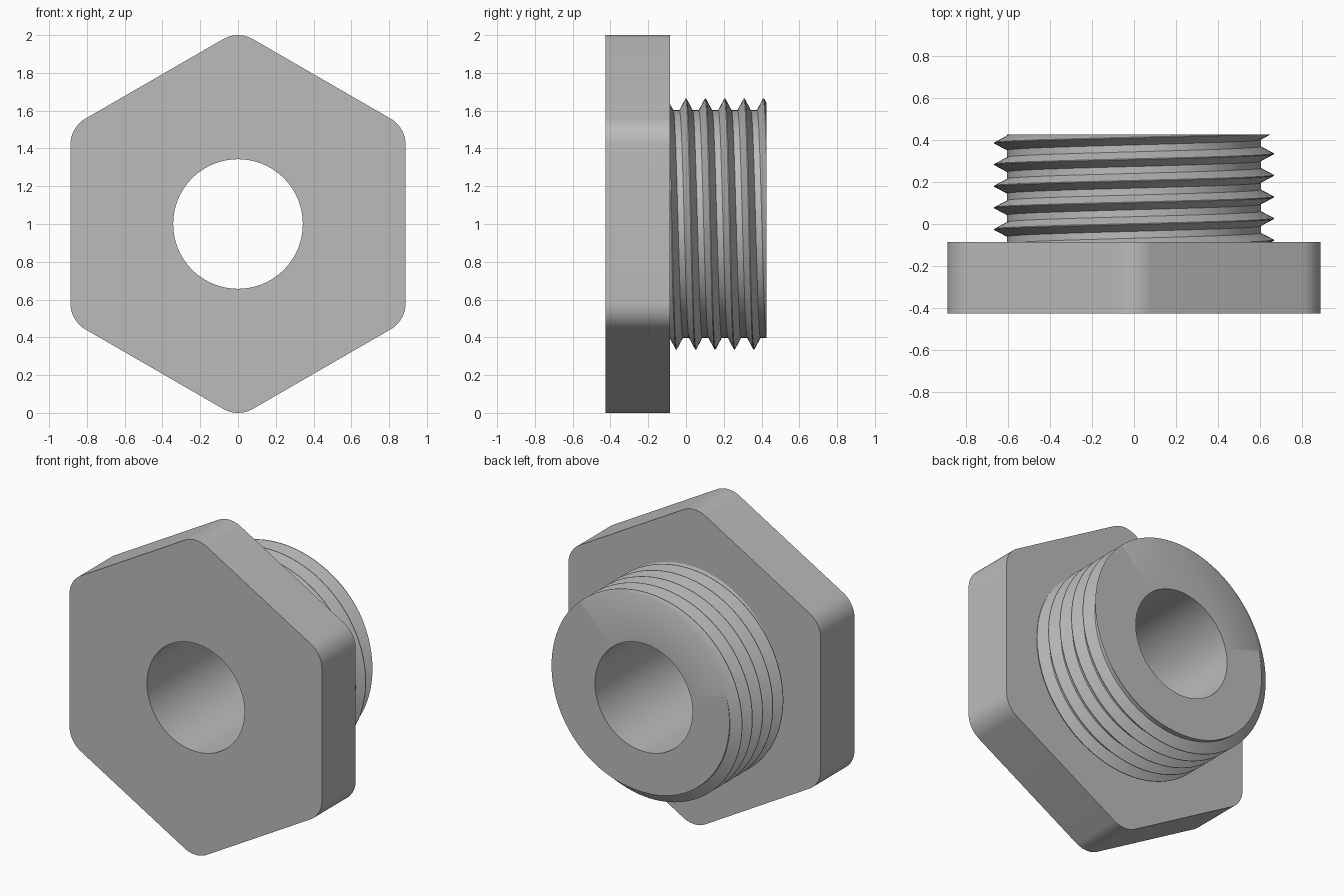
import bpy, bmesh
from math import sin, cos, pi, radians, hypot, sqrt

cube = bpy.data.objects.get("Cube")
if cube:
    bpy.data.objects.remove(cube, do_unlink=True)

FRONT, SHOULDER, BACK = -0.425, -0.085, 0.425   # stations along y
AXIS_Z = 1.0
BORE = 0.343
SEGMENTS = 120

steel = bpy.data.materials.new("grey_steel")
steel.use_nodes = True
GREY = (0.5, 0.5, 0.5, 1)
steel.diffuse_color = GREY
steel.node_tree.nodes["Principled BSDF"].inputs["Base Color"].default_value = GREY


def polar(radius, angle, y):
    """Point around the fitting's axis; angle runs from the top towards +x."""
    return (radius * sin(angle), y, AXIS_Z + radius * cos(angle))


def finish(bm, name):
    bmesh.ops.recalc_face_normals(bm, faces=bm.faces)
    mesh = bpy.data.meshes.new(name)
    bm.to_mesh(mesh)
    bm.free()
    mesh.materials.append(steel)
    obj = bpy.data.objects.new(name, mesh)
    bpy.context.collection.objects.link(obj)
    bpy.ops.object.select_all(action='DESELECT')
    obj.select_set(True)
    bpy.context.view_layer.objects.active = obj
    bpy.ops.object.shade_smooth_by_angle(angle=radians(30))


def ring(bm, points):
    verts = [bm.verts.new(p) for p in points]
    return [bm.edges.new((v, verts[i - 1])) for i, v in enumerate(verts)]


# Hexagonal head: rounded outline with the bore cut out, extruded backwards
APOTHEM = 0.887
corner = (APOTHEM * 2 / sqrt(3) - 1) / (2 / sqrt(3) - 1)
centre = 1 - corner
STEPS = 10
outline = []
for side in range(6):
    mid = side * pi / 3
    cx, _, cz = polar(centre, mid, 0)
    for s in range(STEPS + 1):
        a = mid + (s / STEPS - 0.5) * pi / 3
        outline.append((cx + corner * sin(a), FRONT, cz + corner * cos(a)))

bm = bmesh.new()
edges = ring(bm, outline)
edges += ring(bm, [polar(BORE, 2 * pi * i / SEGMENTS, FRONT) for i in range(SEGMENTS)])
bmesh.ops.triangle_fill(bm, edges=edges, use_beauty=True, use_dissolve=False)
made = bmesh.ops.extrude_face_region(bm, geom=bm.faces[:], use_keep_orig=True)
for v in made["geom"]:
    if isinstance(v, bmesh.types.BMVert):
        v.co.y = SHOULDER
finish(bm, "hex_head")

# Threaded shank: a thread profile swept along a helix, trimmed flat at each end
PITCH, ROOT, CREST = 0.1027, 0.603, 0.665
PROFILE = [(-0.035, ROOT), (-0.002, CREST), (0.002, CREST), (0.035, ROOT)]
bm = bmesh.new()
columns = []
for i in range(SEGMENTS + 1):
    angle = 2 * pi * i / SEGMENTS
    columns.append([bm.verts.new(polar(r, angle, PITCH * (turn + i / SEGMENTS) + dy))
                    for turn in range(-3, 7) for dy, r in PROFILE])
for left, right in zip(columns, columns[1:]):
    for j in range(len(left) - 1):
        bm.faces.new((left[j], left[j + 1], right[j + 1], right[j]))
bmesh.ops.remove_doubles(bm, verts=bm.verts, dist=1e-5)
for y, direction in ((SHOULDER, -1), (BACK, 1)):
    bmesh.ops.bisect_plane(bm, geom=bm.verts[:] + bm.edges[:] + bm.faces[:], dist=1e-5,
                           plane_co=(0, y, 0), plane_no=(0, direction, 0), clear_outer=True)


def extrude_rim(rim, move):
    """Extrude an open rim, move its new vertices, and return the new edges."""
    new = bmesh.ops.extrude_edge_only(bm, edges=rim)["geom"]
    for v in new:
        if isinstance(v, bmesh.types.BMVert):
            move(v)
    return [e for e in new if isinstance(e, bmesh.types.BMEdge)]


def to_bore(v):
    scale = BORE / hypot(v.co.x, v.co.z - AXIS_Z)
    v.co.x *= scale
    v.co.z = AXIS_Z + (v.co.z - AXIS_Z) * scale


def to_shoulder(v):
    v.co.y = SHOULDER


# End face closes in to the bore, which then runs back to the head
rim = [e for e in bm.edges if e.is_boundary
       and all(abs(v.co.y - BACK) < 1e-4 for v in e.verts)]
rim = extrude_rim(rim, to_bore)
extrude_rim(rim, to_shoulder)
finish(bm, "threaded_shank")
